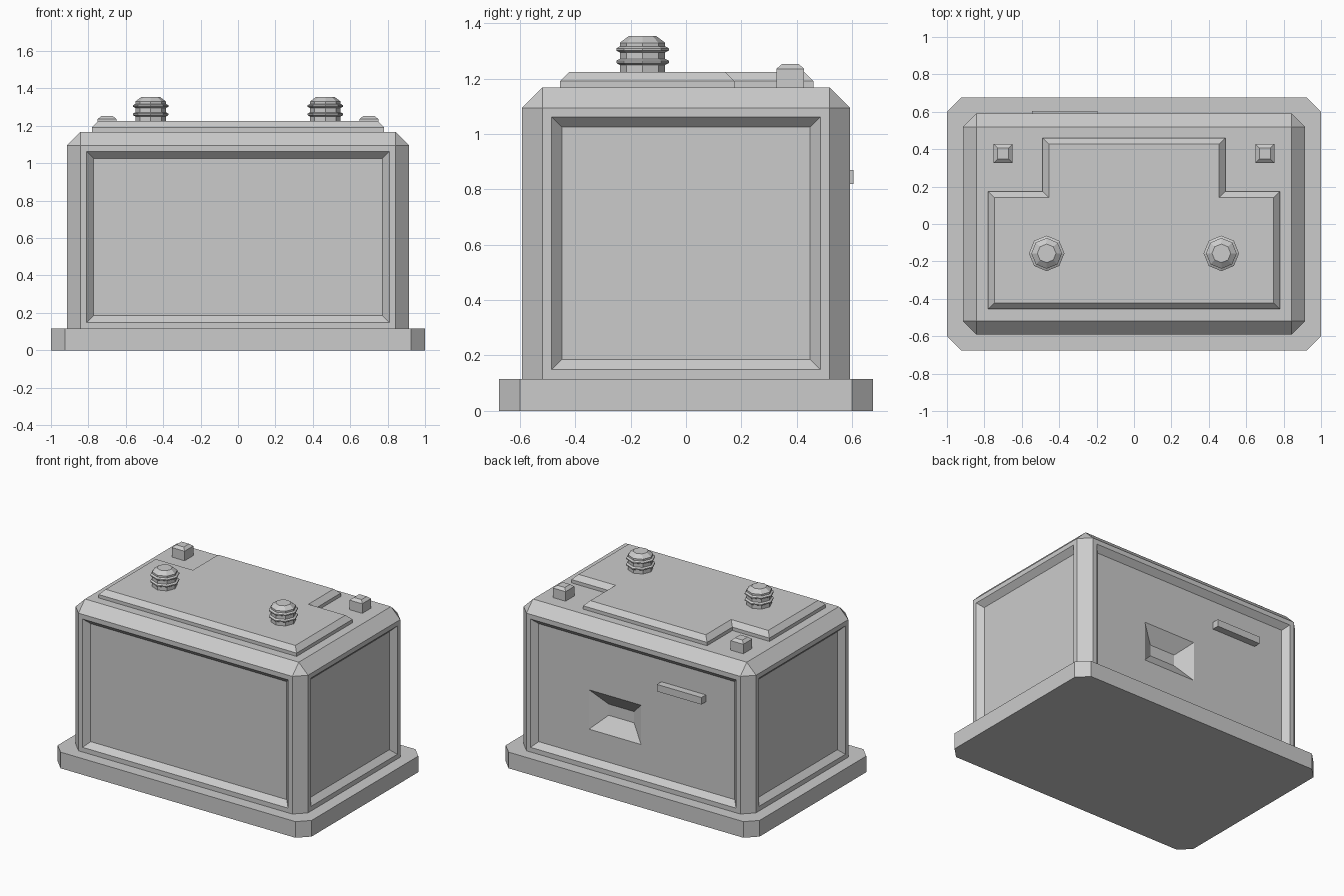
import bpy, bmesh, math
from mathutils import Vector

if "Cube" in bpy.data.objects:
    bpy.data.objects.remove(bpy.data.objects["Cube"])


def finish(name, bm):
    bmesh.ops.recalc_face_normals(bm, faces=bm.faces[:])
    mesh = bpy.data.meshes.new(name)
    bm.to_mesh(mesh)
    bm.free()
    ob = bpy.data.objects.new(name, mesh)
    bpy.context.collection.objects.link(ob)
    return ob


def loft(name, rings):
    """Skin a stack of rings (lists of 3D points) and cap both ends."""
    bm = bmesh.new()
    loops = [[bm.verts.new(p) for p in r] for r in rings]
    n = len(loops[0])
    for a, b in zip(loops, loops[1:]):
        for i in range(n):
            j = (i + 1) % n
            bm.faces.new((a[i], a[j], b[j], b[i]))
    bm.faces.new(loops[0])
    bm.faces.new(loops[-1])
    return finish(name, bm)


def rect(x, y, hx, hy, z):
    return [(x + sx * hx, y + sy * hy, z) for sx, sy in ((-1, -1), (1, -1), (1, 1), (-1, 1))]


def rect_xz(x0, x1, z0, z1, y):
    return [(x0, y, z0), (x1, y, z0), (x1, y, z1), (x0, y, z1)]


def circle(x, y, r, z, n=8):
    return [(x + r * math.cos(2 * math.pi * i / n),
             y + r * math.sin(2 * math.pi * i / n), z) for i in range(n)]


# Base slab with clipped corners
def slab(z, hx=1.0, hy=0.675, c=0.075):
    half = [(hx - c, -hy), (hx, c - hy), (hx, hy - c), (hx - c, hy)]
    return [(x, y, z) for x, y in half] + [(-x, -y, z) for x, y in half]


loft("base", [slab(0), slab(0.115)])

# Body: chamfered box with a recessed panel on each side
W, D, Z0, Z1, PANEL_DEPTH = 0.915, 0.592, 0.115, 1.168, 0.037
bm = bmesh.new()
bmesh.ops.create_cube(bm, size=1)
for v in bm.verts:
    v.co = (v.co.x * 2 * W, v.co.y * 2 * D, Z0 + (v.co.z + 0.5) * (Z1 - Z0))
edges = [e for e in bm.edges if max(v.co.z for v in e.verts) > Z1 - 0.01]
bmesh.ops.bevel(bm, geom=edges, offset=0.073, segments=1, affect='EDGES', profile=0.5)
bm.normal_update()
panels = [f for f in bm.faces if max(abs(f.normal.x), abs(f.normal.y)) > 0.99]
bmesh.ops.inset_individual(bm, faces=panels, thickness=0.047)
bmesh.ops.inset_individual(bm, faces=panels, thickness=0.052, depth=-PANEL_DEPTH)
body = finish("body", bm)

# Tapered dent in the back panel
yp = D - PANEL_DEPTH
cutter = loft("dent_cutter", [
    rect_xz(-0.035, 0.375, 0.38, 0.66, yp + 0.05),
    rect_xz(-0.035, 0.375, 0.38, 0.66, yp),
    rect_xz(0.07, 0.27, 0.48, 0.56, yp - 0.07)])
cutter.hide_render = True
cutter.display_type = 'WIRE'
cut = body.modifiers.new("dent", 'BOOLEAN')
cut.operation = 'DIFFERENCE'
cut.solver = 'EXACT'
cut.object = cutter

# Small bar on the back panel
loft("back_bar", [rect_xz(-0.545, -0.195, 0.82, 0.87, yp - 0.02),
                  rect_xz(-0.545, -0.195, 0.82, 0.87, 0.605)])


# Stepped lid plate with a sloped rim
def plate(z, i=0.0):
    half = [(0.78 - i, -0.455 + i), (0.78 - i, 0.175 - i),
            (0.488 - i, 0.175 - i), (0.488 - i, 0.46 - i)]
    return [(x, y, z) for x, y in half] + [(-x, y, z) for x, y in reversed(half)]


loft("lid_plate", [plate(Z1 - 0.01), plate(1.192), plate(1.225, 0.033)])

# Ribbed terminals and corner lugs, one per side
post = [(0.082, 1.215), (0.082, 1.25), (0.095, 1.257), (0.095, 1.265), (0.082, 1.272),
        (0.082, 1.295), (0.095, 1.302), (0.095, 1.31), (0.082, 1.317),
        (0.082, 1.33), (0.05, 1.354)]
for side, s in (("left", -1), ("right", 1)):
    loft("terminal_" + side, [circle(s * 0.467, -0.157, r, z) for r, z in post])
    loft("lug_" + side, [rect(s * 0.7, 0.377, h, h, z)
                         for h, z in ((0.05, Z1 - 0.01), (0.05, 1.236), (0.03, 1.253))])
